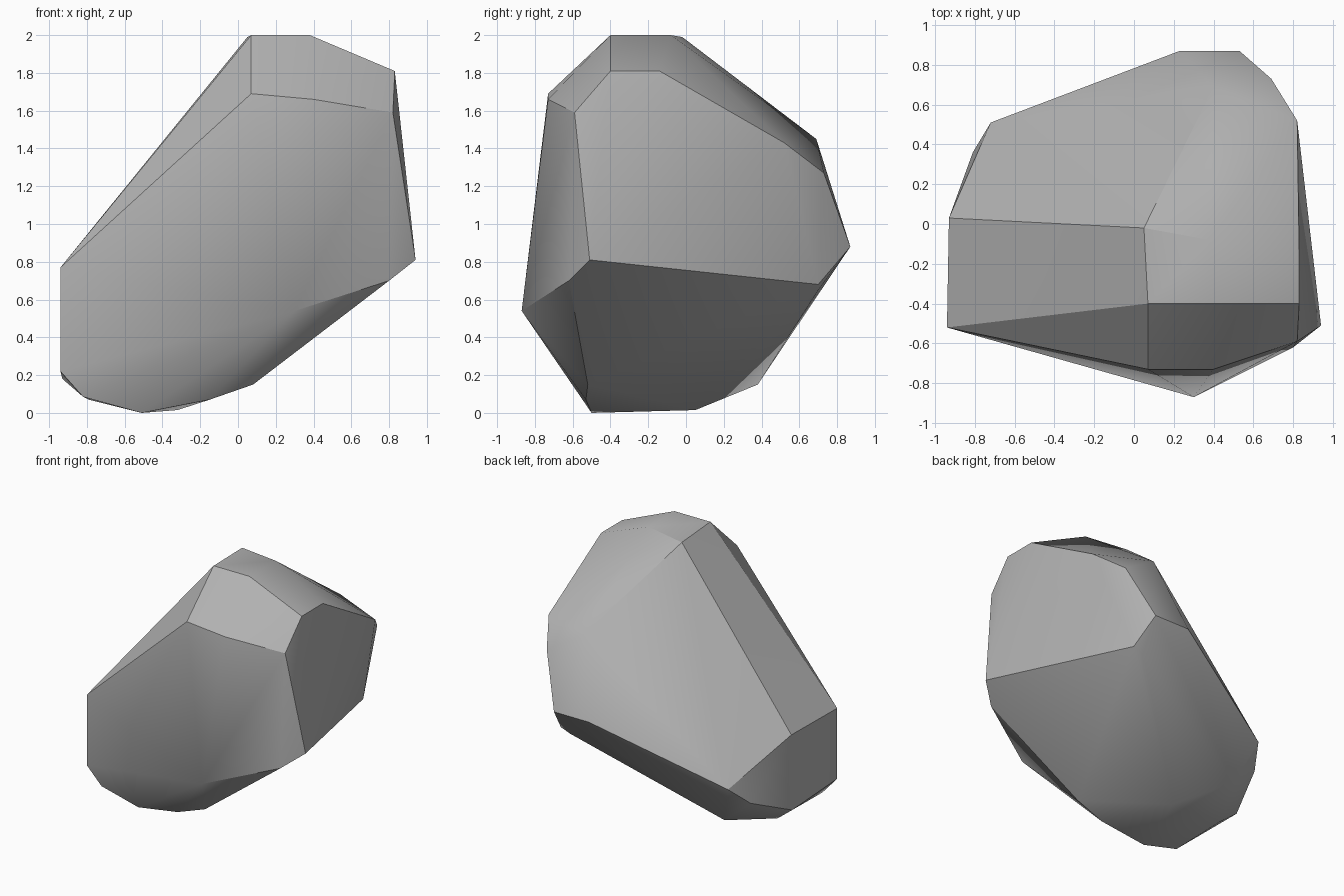
import bpy
import bmesh
import math

cube = bpy.data.objects.get("Cube")
if cube:
    bpy.data.objects.remove(cube, do_unlink=True)

# Stone colour
stone = bpy.data.materials.new("stone_grey")
stone.use_nodes = True
colour = (0.45, 0.45, 0.45, 1.0)
stone.diffuse_color = colour
stone.node_tree.nodes["Principled BSDF"].inputs["Base Color"].default_value = colour

# Corners of the chipped boulder, grouped by side
crown = [(0.07, -0.40, 2.0), (0.38, -0.40, 2.0), (0.38, -0.08, 2.0), (0.05, -0.02, 1.99),
         (0.83, -0.40, 1.81), (0.83, -0.14, 1.81)]
front = [(0.07, -0.73, 1.69), (0.40, -0.73, 1.66), (0.82, -0.59, 1.59),
         (0.94, -0.51, 0.81), (0.80, -0.62, 0.70), (0.30, -0.87, 0.54)]
back = [(0.40, 0.69, 1.45), (0.82, 0.52, 1.43), (0.69, 0.73, 1.27), (0.23, 0.87, 0.88),
        (0.53, 0.87, 0.88), (0.59, 0.70, 0.68), (0.51, 0.70, 0.65)]
left_end = [(-0.94, -0.52, 0.77), (-0.93, 0.03, 0.77), (-0.72, 0.51, 0.47),
            (-0.81, 0.36, 0.33), (-0.94, -0.52, 0.22), (-0.93, 0.02, 0.18)]
underside = [(-0.82, -0.51, 0.085), (-0.79, 0.0, 0.07), (-0.60, 0.38, 0.15),
             (-0.51, -0.50, 0.0), (-0.32, 0.05, 0.015), (-0.15, -0.53, 0.07), (0.08, -0.52, 0.15)]

# Wrap the corners in a hull and merge nearly flat facets
bm = bmesh.new()
for corner in crown + front + back + left_end + underside:
    bm.verts.new(corner)
bmesh.ops.convex_hull(bm, input=bm.verts[:])
loose = [v for v in bm.verts if not v.link_faces]
bmesh.ops.delete(bm, geom=loose, context="VERTS")
bmesh.ops.dissolve_limit(bm, angle_limit=math.radians(1.5), verts=bm.verts[:], edges=bm.edges[:])
bmesh.ops.recalc_face_normals(bm, faces=bm.faces[:])

mesh = bpy.data.meshes.new("boulder")
bm.to_mesh(mesh)
bm.free()
mesh.materials.append(stone)
boulder = bpy.data.objects.new("boulder", mesh)
bpy.context.collection.objects.link(boulder)

# Soft facets with crisp chipped edges
bpy.ops.object.select_all(action="DESELECT")
boulder.select_set(True)
bpy.context.view_layer.objects.active = boulder
bpy.ops.object.shade_smooth_by_angle(angle=math.radians(30))
